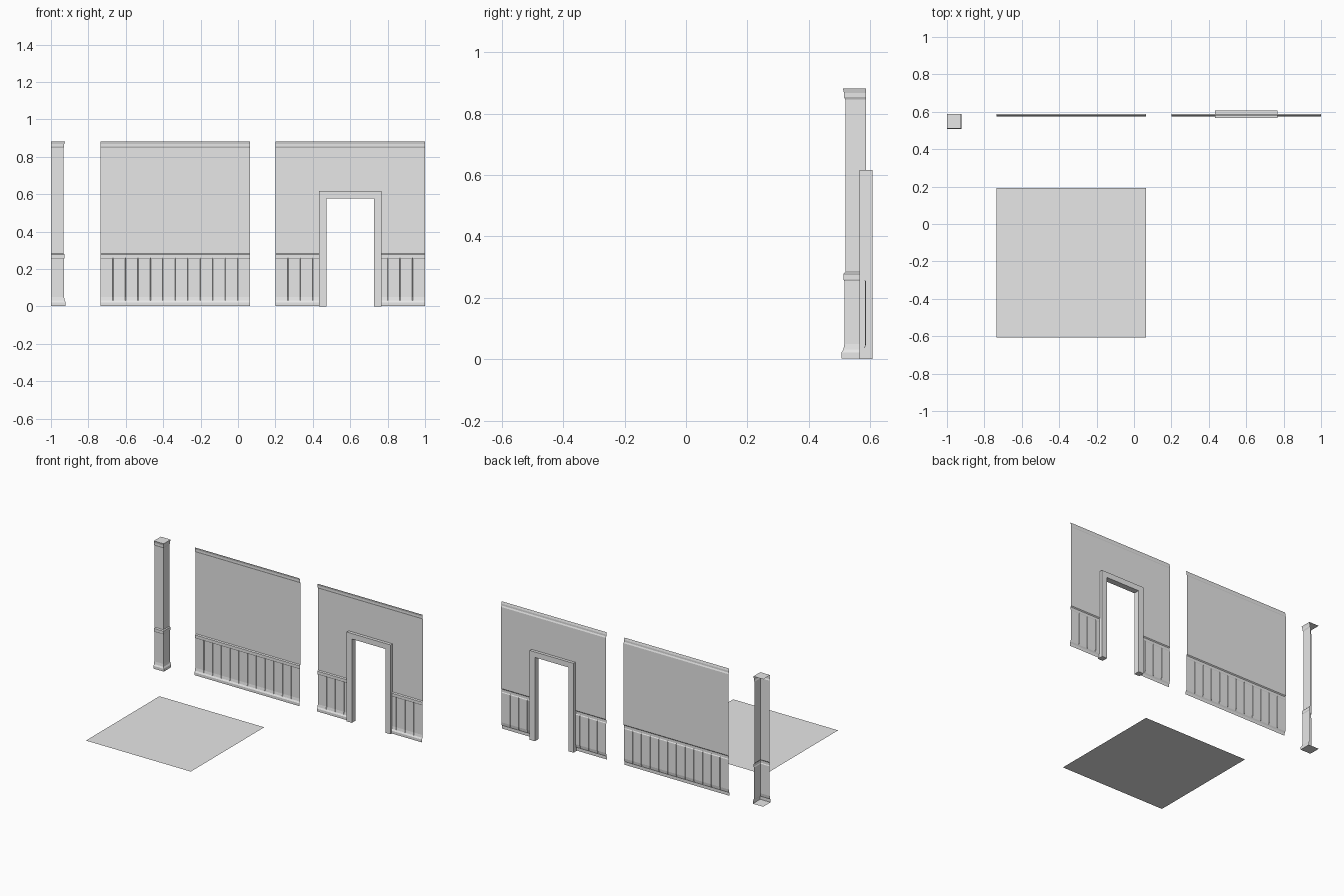
import bpy
import bmesh

cube = bpy.data.objects.get("Cube")
if cube:
    bpy.data.objects.remove(cube, do_unlink=True)

# One plain plaster colour
plaster = bpy.data.materials.new("light_grey")
plaster.use_nodes = True
plaster.diffuse_color = (0.8, 0.8, 0.8, 1)
plaster.node_tree.nodes["Principled BSDF"].inputs["Base Color"].default_value = (0.8, 0.8, 0.8, 1)

BACK = 0.587          # plane of the plain wall surface
BASE_Z = 0.003        # underside of walls and floor
WIDTH = 0.8           # width of a wall or floor tile
DOOR_X = 0.6

# Moulding profile shared by walls and column: (projection, height)
BASEBOARD = [(0.012, BASE_Z), (0.012, 0.022), (0.006, 0.032), (0.003, 0.05)]
CHAIR_RAIL = [(0.003, 0.254), (0.006, 0.26), (0.006, 0.278), (0, 0.284)]
CORNICE = [(0, 0.846), (0.004, 0.855), (0.004, 0.867), (0.008, 0.882)]
PROFILE = BASEBOARD + CHAIR_RAIL + [(0, 0.6)] + CORNICE


def finish(bm, name):
    mesh = bpy.data.meshes.new(name)
    bm.to_mesh(mesh)
    bm.free()
    mesh.materials.append(plaster)
    obj = bpy.data.objects.new(name, mesh)
    bpy.context.collection.objects.link(obj)
    return obj


def skin(bm, rows, keep=lambda centre: True):
    """Join rows of points with quads, skipping those that fail the test."""
    grid = [[bm.verts.new(p) for p in row] for row in rows]
    for low, high in zip(grid, grid[1:]):
        for i in range(len(low) - 1):
            quad = (low[i], low[i + 1], high[i + 1], high[i])
            if keep(sum((v.co for v in quad), quad[0].co * 0) / 4):
                bm.faces.new(quad)
    return grid


def wall(name, left, door=None):
    """Thin moulded wall with grooved boards below the chair rail."""
    pitch, half = WIDTH / 12, 0.002
    columns = [(left, False), (left + WIDTH, False)]
    for i in range(1, 12):
        x = left + i * pitch
        columns += [(x - half, False), (x, True), (x + half, False)]
    if door:
        columns += [(door - 0.147, False), (door + 0.147, False)]
    columns.sort()
    rows = []
    for out, z in PROFILE:
        boarded = 0.04 < z < 0.256
        rows.append([(x, BACK - (0 if groove and boarded else out), z)
                     for x, groove in columns])
    bm = bmesh.new()
    skin(bm, rows, lambda c: not door or abs(c.x - door) > 0.147 or c.z > 0.6)
    loose = [v for v in bm.verts if not v.link_faces]
    bmesh.ops.delete(bm, geom=loose, context='VERTS')
    return finish(bm, name)


# Walls
wall("plain_wall", -0.735)
wall("doorway_wall", 0.2, DOOR_X)

# Corner column: two moulded sides with end caps, open behind
bm = bmesh.new()
x_side, y_side = -0.933, 0.519
grid = skin(bm, [[(-1, y_side - out, z), (x_side + out, y_side - out, z),
                  (x_side + out, BACK, z)] for out, z in PROFILE])
for row, step in ((grid[0], -1), (grid[-1], 1)):
    corner = bm.verts.new((-1, BACK, row[0].co.z))
    bm.faces.new((row + [corner])[::step])
finish(bm, "corner_column")

# Door frame: arch-shaped outline given thickness
bm = bmesh.new()
outer, inner, head, lintel = 0.167, 0.128, 0.616, 0.578
outline = [(-outer, 0), (-inner, 0), (-inner, lintel), (inner, lintel),
           (inner, 0), (outer, 0), (outer, head), (-outer, head)]
face = bm.faces.new([bm.verts.new((DOOR_X + x, 0.566, z)) for x, z in outline])
made = bmesh.ops.extrude_face_region(bm, geom=[face], use_keep_orig=True)["geom"]
bmesh.ops.translate(bm, vec=(0, 0.041, 0),
                    verts=[g for g in made if isinstance(g, bmesh.types.BMVert)])
bmesh.ops.recalc_face_normals(bm, faces=bm.faces)
finish(bm, "door_frame")

# Floor tile
bm = bmesh.new()
skin(bm, [[(x, y, BASE_Z) for x in (-0.735, 0.065)] for y in (-0.607, 0.193)])
finish(bm, "floor")
